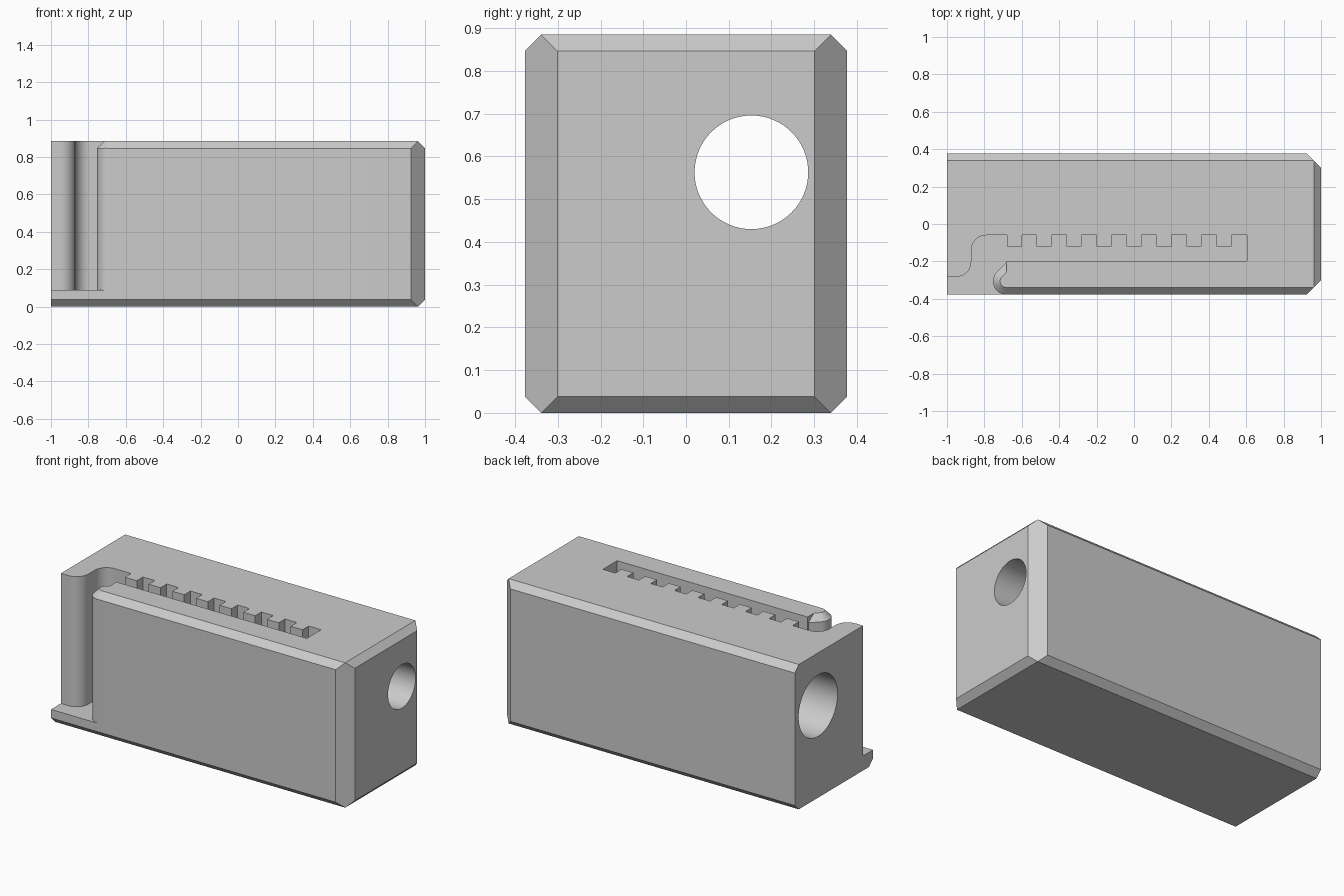
import bpy, bmesh, math
from mathutils import Vector

if "Cube" in bpy.data.objects:
    bpy.data.objects.remove(bpy.data.objects["Cube"], do_unlink=True)

H, W, C = 0.885, 0.377, 0.038   # height, half width, chamfer

grey = bpy.data.materials.new("light_grey")
grey.use_nodes = True
grey.diffuse_color = (0.6, 0.6, 0.6, 1)
grey.node_tree.nodes["Principled BSDF"].inputs["Base Color"].default_value = (0.6, 0.6, 0.6, 1)


def make_object(name, bm):
    bmesh.ops.recalc_face_normals(bm, faces=bm.faces)
    mesh = bpy.data.meshes.new(name)
    bm.to_mesh(mesh)
    bm.free()
    ob = bpy.data.objects.new(name, mesh)
    mesh.materials.append(grey)
    bpy.context.collection.objects.link(ob)
    return ob


def loft(rings):
    """Closed solid through rings with equal point counts."""
    bm = bmesh.new()
    loops = [[bm.verts.new(p) for p in ring] for ring in rings]
    n = len(loops[0])
    for a, b in zip(loops, loops[1:]):
        for i in range(n):
            j = (i + 1) % n
            bm.faces.new((a[i], a[j], b[j], b[i]))
    bm.faces.new(loops[0][::-1])
    bm.faces.new(loops[-1])
    return bm


def arc(cx, cy, r, start, end, steps=12):
    angles = [math.radians(start + (end - start) * i / steps) for i in range(steps + 1)]
    return [(cx + r * math.cos(a), cy + r * math.sin(a)) for a in angles]


# Body: chamfered section along x, with the right end's edges cut off
half = [(W - C, 0), (W, C), (W, H - C), (W - C, H)]
section = half + [(-y, z) for y, z in reversed(half)]
bm = loft([[(x, y, z) for y, z in section] for x in (-1, 1)])
cuts = [((1 - C, 0, H), (1, 0, 1)), ((1 - C, 0, 0), (1, 0, -1)),
        ((1 - 2 * C, W, 0), (1, 1, 0)), ((1 - 2 * C, -W, 0), (1, -1, 0))]
for point, normal in cuts:
    cut = bmesh.ops.bisect_plane(bm, geom=bm.verts[:] + bm.edges[:] + bm.faces[:],
                                 plane_co=Vector(point), plane_no=Vector(normal).normalized(),
                                 clear_outer=True, dist=1e-5)
    rim = [e for e in bm.edges if e.is_boundary]
    bmesh.ops.holes_fill(bm, edges=rim, sides=0)
body = make_object("slotted_body", bm)


# Slot: S-shaped mouth, toothed back wall, straight front wall, rounded hook
def slot_outline(hook_radius):
    pts = [(-1.1, -0.45), (-1.1, -0.282)]
    pts += arc(-0.95, -0.202, 0.08, -90, 0)
    pts += arc(-0.79, -0.14, 0.08, 180, 90)
    for i in range(8):
        x = -0.68 + 0.16 * i
        pts += [(x, -0.06), (x, -0.12), (x + 0.08, -0.12), (x + 0.08, -0.06)]
    pts += [(0.604, -0.06), (0.604, -0.198), (-0.683, -0.198)]
    pts.append((-0.683, -0.306 + hook_radius * math.sqrt(2)))
    pts += arc(-0.683, -0.306, hook_radius, 135, 270, 16)
    pts.append((-0.683, -0.45))
    return pts


levels = [(0.09, 0.071), (H - C, 0.071), (H + 0.7 * C, 0.071 - 1.7 * C)]
bm = loft([[(x, y, z) for x, y in slot_outline(r)] for z, r in levels])
bmesh.ops.triangulate(bm, faces=bm.faces[:])
slot = make_object("slot_cutter", bm)

# Stepped bore: wide from the left end, narrow through the right end
bore_profile = [(-1.1, 0.188), (0.7, 0.188), (0.7, 0.133), (1.1, 0.133)]
bm = loft([[(x, 0.153 + r * math.cos(k * math.tau / 64), 0.563 + r * math.sin(k * math.tau / 64))
            for k in range(64)] for x, r in bore_profile])
bore = make_object("bore_cutter", bm)

bpy.context.view_layer.objects.active = body
body.select_set(True)
for cutter in (slot, bore):
    mod = body.modifiers.new(cutter.name, 'BOOLEAN')
    mod.operation = 'DIFFERENCE'
    mod.solver = 'EXACT'
    mod.object = cutter
    bpy.ops.object.modifier_apply(modifier=mod.name)
    bpy.data.objects.remove(cutter, do_unlink=True)

bpy.ops.object.shade_smooth_by_angle(angle=math.radians(30))
